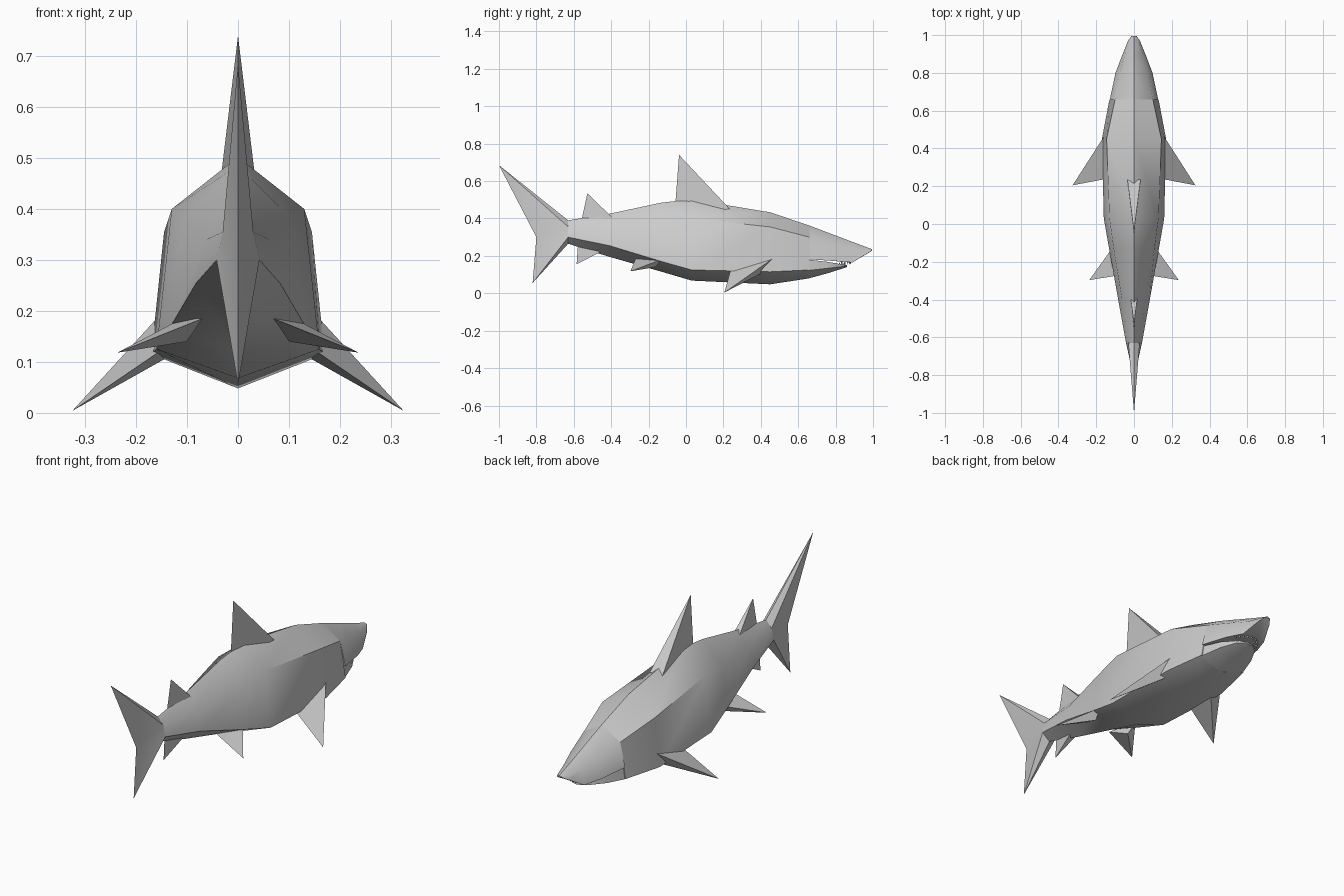
import bpy, bmesh, math
from mathutils import Vector, Matrix

if "Cube" in bpy.data.objects:
    bpy.data.objects.remove(bpy.data.objects["Cube"])


def finish(bm, name, angle=45):
    bmesh.ops.remove_doubles(bm, verts=bm.verts, dist=1e-5)
    bmesh.ops.recalc_face_normals(bm, faces=bm.faces)
    me = bpy.data.meshes.new(name)
    bm.to_mesh(me)
    bm.free()
    ob = bpy.data.objects.new(name, me)
    bpy.context.collection.objects.link(ob)
    bpy.ops.object.select_all(action='DESELECT')
    ob.select_set(True)
    bpy.context.view_layer.objects.active = ob
    bpy.ops.object.shade_smooth_by_angle(angle=math.radians(angle))
    return ob


def loft(name, stations):
    """Six-sided tube; station = y, bottom z, low corner x z, high corner x z, top z."""
    bm = bmesh.new()
    rings = []
    for y, zb, xl, zl, xu, zu, zt in stations:
        pts = [(0, zb), (xl, zl), (xu, zu), (0, zt), (-xu, zu), (-xl, zl)]
        rings.append([bm.verts.new((x, y, z)) for x, z in pts])
    for a, b in zip(rings, rings[1:]):
        for i in range(6):
            j = (i + 1) % 6
            bm.faces.new((a[i], a[j], b[j], b[i]))
    bm.faces.new(rings[0])
    bm.faces.new(rings[-1])
    return finish(bm, name)


def wedge_fin(name, root, tip):
    """Triangular root tapering to one tip."""
    bm = bmesh.new()
    r = [bm.verts.new(p) for p in root]
    t = bm.verts.new(tip)
    bm.faces.new(r)
    for i in range(3):
        bm.faces.new((r[i], r[(i + 1) % 3], t))
    return finish(bm, name, 30)


# body and head
loft("body", [
    (-0.63, .265, .042, .30, .030, .355, .39),
    (-0.41, .195, .082, .255, .062, .34, .425),
    (-0.13, .115, .132, .170, .108, .378, .485),
    (0.03, .068, .160, .125, .130, .400, .502),
    (0.45, .048, .170, .115, .145, .355, .433),
    (0.66, .080, .130, .125, .100, .300, .362),
])
loft("snout", [
    (0.66, .200, .128, .182, .100, .300, .362),
    (0.80, .195, .098, .172, .074, .260, .309),
    (0.89, .185, .064, .165, .050, .235, .275),
    (0.97, .212, .032, .213, .025, .230, .245),
    (0.995, .228, .014, .229, .010, .233, .236),
])
loft("lower_jaw", [
    (0.65, .078, .129, .122, .120, .180, .165),
    (0.76, .108, .096, .134, .092, .168, .150),
    (0.83, .130, .058, .142, .055, .155, .145),
    (0.86, .140, .024, .143, .022, .150, .148),
])

# teeth along both jaws
bm = bmesh.new()
for s in (-1, 1):
    for i in range(5):
        t = (i + 0.3) / 5
        x, y = 0.068 * math.sin(t * 1.4), 0.79 + 0.075 * math.cos(t * 1.4)
        for z, rot in ((.163, math.pi), (.157, 0)):
            dy = 0.015 if rot else -0.015
            m = Matrix.Translation((s * x, y + dy, z)) @ Matrix.Rotation(rot, 4, 'X')
            bmesh.ops.create_cone(bm, cap_ends=True, segments=4, radius1=.006,
                                  radius2=0, depth=.02, matrix=m)
finish(bm, "teeth", 20)

# fins on the centre line
wedge_fin("dorsal_fin", [(.035, .235, .45), (-.035, .235, .45), (0, -.06, .44)],
          (0, -.037, .74))
wedge_fin("second_dorsal_fin", [(.018, -.39, .40), (-.018, -.39, .40), (0, -.56, .385)],
          (0, -.527, .536))
wedge_fin("anal_fin", [(.018, -.45, .225), (-.018, -.45, .225), (0, -.575, .30)],
          (0, -.585, .155))

# paired fins
for s, side in ((1, "right"), (-1, "left")):
    wedge_fin(f"pectoral_fin_{side}",
              [(s * .155, .47, .19), (s * .145, .40, .105), (s * .14, .24, .13)],
              (s * .325, .205, .004))
    wedge_fin(f"pelvic_fin_{side}",
              [(s * .11, -.12, .185), (s * .10, -.165, .14), (s * .07, -.27, .185)],
              (s * .237, -.297, .118))

# tail fin
bm = bmesh.new()
up_tip, notch, low_tip = (0, -1, .685), (0, -.80, .30), (0, -.82, .055)
top, bottom = (0, -.63, .39), (0, -.63, .265)
for s in (-1, 1):
    hi, lo = (s * .030, -.63, .355), (s * .042, -.63, .30)
    for tri in ((top, hi, up_tip), (hi, notch, up_tip), (hi, lo, notch),
                (lo, low_tip, notch), (lo, bottom, low_tip)):
        bm.faces.new([bm.verts.new(p) for p in tri])
finish(bm, "tail_fin")
